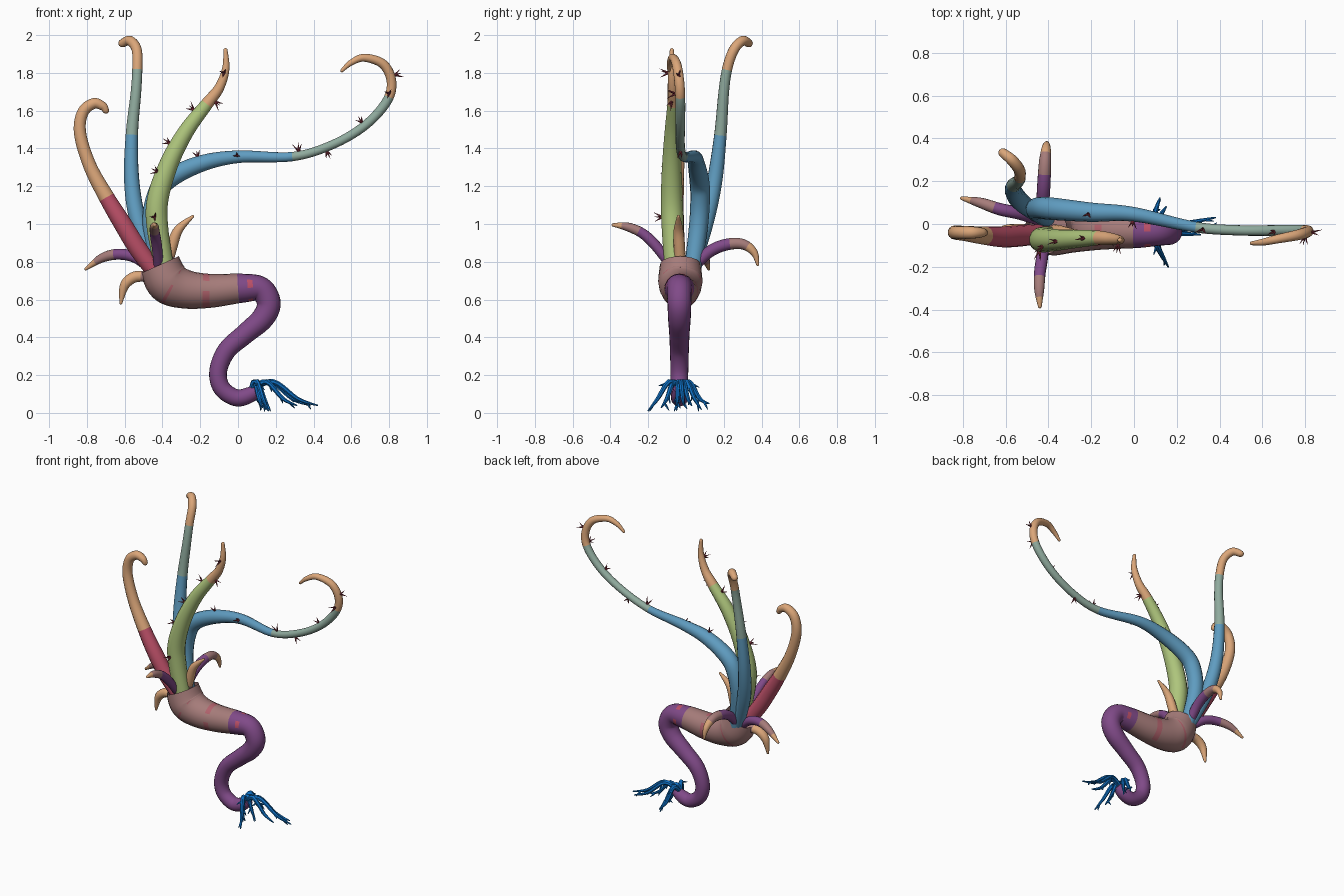
import bpy, bmesh, math, random
from mathutils import Vector, Matrix

random.seed(4)
cube = bpy.data.objects.get("Cube")
if cube:
    bpy.data.objects.remove(cube, do_unlink=True)


def material(name, hex_code):
    """Flat material from an sRGB hex code, converted to linear."""
    linear = []
    for i in range(3):
        c = int(hex_code[i * 2:i * 2 + 2], 16) / 255
        linear.append(c / 12.92 if c < 0.04045 else ((c + 0.055) / 1.055) ** 2.4)
    mat = bpy.data.materials.new(name)
    mat.use_nodes = True
    mat.diffuse_color = (*linear, 1)
    mat.node_tree.nodes["Principled BSDF"].inputs["Base Color"].default_value = (*linear, 1)
    return mat


MATS = {name: material(name, code) for name, code in {
    "purple": "804A88", "mauve": "A67C7A", "tan": "DBA679", "sage": "90AB9E",
    "blue": "5F9CC0", "red": "BC5068", "green": "AEC57C",
    "root blue": "0E70C4", "thorn red": "8A3442", "stripe pink": "B0626C"}.items()}


def spline(pts, u):
    """Catmull-Rom point (Vector) and radius at control index u."""
    i = max(0, min(int(u), len(pts) - 2))
    t = u - i
    last = len(pts) - 1
    a, b, c, d = (pts[max(0, min(last, i + k))] for k in (-1, 0, 1, 2))
    v = [(2 * q + (r - p) * t + (2 * p - 5 * q + 4 * r - s) * t * t
          + (3 * q - p - 3 * r + s) * t ** 3) / 2 for p, q, r, s in zip(a, b, c, d)]
    return Vector(v[:3]), v[3]


def tangent(pts, u):
    e = 0.02
    top = len(pts) - 1
    return (spline(pts, min(top, u + e))[0] - spline(pts, max(0, u - e))[0]).normalized()


def add_tube(bm, pts, sides, steps, paint, round_tip=True):
    """Skin a tapered tube; paint(u, side) gives a material index. Returns the end cap."""
    top = len(pts) - 1
    normal = Vector((0, 1, 0))
    rings = []
    for k in range(top * steps + 1):
        u = k / steps
        centre, radius = spline(pts, u)
        t = tangent(pts, u)
        normal = (normal - t * normal.dot(t)).normalized()
        rings.append((u, centre, radius, normal.copy(), t.cross(normal)))
    if round_tip:
        for deg in (30, 60, 82):
            a = math.radians(deg)
            rings.append((top, centre + t * radius * math.sin(a), radius * math.cos(a),
                          normal, t.cross(normal)))
    loops = []
    for u, c, r, n, b in rings:
        loops.append([bm.verts.new(c + r * (n * math.cos(s * math.tau / sides)
                                            + b * math.sin(s * math.tau / sides)))
                      for s in range(sides)])
    for k in range(len(loops) - 1):
        u = (rings[k][0] + rings[k + 1][0]) / 2
        for s in range(sides):
            n = (s + 1) % sides
            f = bm.faces.new((loops[k][s], loops[k][n], loops[k + 1][n], loops[k + 1][s]))
            f.material_index = paint(u, s)
    bm.faces.new(loops[0][::-1]).material_index = paint(0, 0)
    cap = bm.faces.new(loops[-1])
    cap.material_index = paint(top, 0)
    return cap


def finish(bm, name, colours):
    mesh = bpy.data.meshes.new(name)
    bmesh.ops.recalc_face_normals(bm, faces=bm.faces)
    bm.to_mesh(mesh)
    bm.free()
    for c in colours:
        mesh.materials.append(MATS[c])
    obj = bpy.data.objects.new(name, mesh)
    bpy.context.collection.objects.link(obj)
    bpy.ops.object.select_all(action="DESELECT")
    obj.select_set(True)
    bpy.context.view_layer.objects.active = obj
    bpy.ops.object.shade_smooth_by_angle(angle=math.radians(50))
    return obj


def tentacle(name, pts, bands):
    """bands: (colour, control index where the colour ends)."""
    def paint(u, side):
        return next((i for i, (_, end) in enumerate(bands) if u < end), len(bands) - 1)
    bm = bmesh.new()
    add_tube(bm, pts, 14, 8, paint)
    finish(bm, name, [c for c, _ in bands])


# Curled trunk swelling into an open cup
trunk = [(.11, -.035, .13, .03), (.06, -.035, .095, .042), (-.01, -.035, .08, .045),
         (-.085, -.035, .13, .046), (-.105, -.035, .22, .047), (-.06, -.035, .33, .05),
         (.04, -.035, .42, .054), (.13, -.035, .5, .06), (.163, -.035, .58, .063),
         (.12, -.035, .655, .066), (.02, -.035, .66, .077), (-.15, -.03, .646, .09),
         (-.28, -.03, .655, .103), (-.37, -.03, .695, .117), (-.412, -.03, .785, .108)]


def trunk_paint(u, side):
    if 9.5 < u < 9.8 and side % 5 < 2:
        return 3
    if (11 < u < 11.25 or 12.6 < u < 12.8) and side % 6 < 4:
        return 2
    return 0 if u < 10.1 else 1


bm = bmesh.new()
cap = add_tube(bm, trunk, 20, 8, trunk_paint, round_tip=False)
bmesh.ops.inset_individual(bm, faces=[cap], thickness=.018)
bmesh.ops.translate(bm, verts=cap.verts, vec=(.02, 0, -.05))
finish(bm, "trunk", ["purple", "mauve", "stripe pink", "red"])

# Four large tentacles
long_arm = [(-.41, .03, .72, .045), (-.455, .065, .98, .05), (-.435, .075, 1.14, .052),
            (-.37, .07, 1.235, .052), (-.2, .055, 1.318, .045), (0, .045, 1.356, .034),
            (.29, -.015, 1.357, .025), (.5, -.03, 1.42, .024), (.67, -.03, 1.52, .025),
            (.785, -.03, 1.645, .026), (.813, -.035, 1.75, .026), (.77, -.05, 1.845, .025),
            (.67, -.07, 1.88, .021), (.6, -.085, 1.855, .016), (.55, -.09, 1.812, .009)]
tentacle("long_arm", long_arm, [("blue", 6), ("sage", 9.3), ("tan", 99)])

green_arm = [(-.38, -.06, .72, .05), (-.425, -.07, .97, .058), (-.425, -.075, 1.13, .058),
             (-.365, -.075, 1.32, .051), (-.275, -.07, 1.49, .043), (-.165, -.065, 1.635, .034),
             (-.1, -.07, 1.72, .027), (-.065, -.075, 1.82, .02), (-.066, -.075, 1.92, .011)]
tentacle("green_arm", green_arm, [("green", 5), ("tan", 99)])

tentacle("red_arm",
         [(-.42, -.045, .72, .045), (-.53, -.055, .87, .05), (-.61, -.06, 1.0, .049),
          (-.695, -.055, 1.14, .043), (-.785, -.045, 1.31, .036), (-.836, -.04, 1.48, .033),
          (-.822, -.04, 1.59, .031), (-.765, -.04, 1.638, .029), (-.718, -.04, 1.625, .024),
          (-.7, -.04, 1.602, .018)],
         [("red", 3), ("tan", 99)])

tentacle("tall_arm",
         [(-.43, .03, .74, .035), (-.525, .1, 1.0, .044), (-.562, .15, 1.22, .041),
          (-.562, .182, 1.47, .033), (-.54, .2, 1.7, .028), (-.533, .22, 1.83, .027),
          (-.537, .255, 1.925, .027), (-.572, .3, 1.97, .026), (-.612, .332, 1.957, .022)],
         [("blue", 3), ("sage", 4.9), ("tan", 99)])

# Small drooping tentacles around the cup
three = [("purple", 2.3), ("mauve", 3.4), ("tan", 99)]
tentacle("front_feeler",
         [(-.42, -.08, .78, .026), (-.43, -.16, .885, .028), (-.44, -.23, .95, .027),
          (-.443, -.31, .985, .023), (-.44, -.385, .995, .009)], three)
tentacle("back_feeler",
         [(-.43, .03, .76, .028), (-.425, .12, .85, .031), (-.42, .21, .89, .031),
          (-.415, .3, .893, .028), (-.41, .36, .85, .02), (-.407, .38, .785, .008)], three)
tentacle("side_feeler",
         [(-.45, .02, .75, .026), (-.54, .05, .82, .029), (-.63, .07, .84, .029),
          (-.72, .1, .82, .024), (-.805, .12, .762, .008)], three)
tentacle("inner_feeler",
         [(-.38, -.03, .76, .028), (-.35, -.035, .88, .03), (-.315, -.04, .97, .025),
          (-.24, -.04, 1.04, .008)], [("mauve", .6), ("tan", 99)])
tentacle("lower_feeler",
         [(-.47, -.03, .72, .028), (-.545, -.03, .72, .03), (-.6, -.03, .675, .026),
          (-.62, -.03, .582, .008)], [("mauve", .6), ("tan", 99)])

# Thorn clusters along two of the arms
bm = bmesh.new()


def thorns(pts, u, out):
    centre, radius = spline(pts, u)
    t = tangent(pts, u)
    out = Vector(out)
    out = (out - t * out.dot(t)).normalized()
    side = t.cross(out)
    for lean, roll in ((-.55, .2), (.1, -.4), (.6, .35)):
        d = (out + t * lean + side * roll).normalized()
        length = random.uniform(.035, .055)
        mat = (Matrix.Translation(centre + out * radius * .9 + d * length / 2)
               @ d.to_track_quat("Z", "Y").to_matrix().to_4x4())
        bmesh.ops.create_cone(bm, cap_ends=True, segments=6, radius1=.007, radius2=.0005,
                              depth=length, matrix=mat)


UP, DOWN, FRONT = (-.1, -.2, 1), (.2, 0, -1), (-.2, -1, .2)
for u, out in ((4, UP), (5, FRONT), (6.15, UP), (6.8, DOWN), (8, UP), (9.4, FRONT),
               (10.3, (1, 0, .3))):
    thorns(long_arm, u, out)
for u, out in ((1.4, FRONT), (2.7, (-1, -.6, 0)), (3.5, (-1, -.2, .6)), (4.6, (-1, 0, .6)),
               (5.3, (1, -.3, 0)), (6.8, FRONT)):
    thorns(green_arm, u, out)
finish(bm, "thorns", ["thorn red"])

# Branching roots at the foot, with short twigs
bm = bmesh.new()
ends = [(.42, -.01, .04), (.38, .03, .04), (.31, -.05, .04), (.16, -.2, .012),
        (.13, -.13, .03), (.12, .12, .05), (.15, .08, .02), (.17, -.05, .015)]
for end in ends:
    end = Vector(end)
    start = Vector((.07, -.035, .12))
    knee = start.lerp(end, .33)
    knee.z = .165
    shin = start.lerp(end, .7)
    shin.z = .075
    path = [(*start, .014), (*knee, .014), (*shin, .011), (*end, .004)]
    add_tube(bm, path, 7, 5, lambda u, s: 0)
    for u in (1.2, 1.8, 2.4):
        p = spline(path, u)[0]
        d = tangent(path, u) + Vector(random.uniform(-.8, .8) for _ in range(3))
        q = p + d.normalized() * .045
        q.z = max(q.z, .01)
        add_tube(bm, [(*p, .007), (*p.lerp(q, .5), .006), (*q, .002)], 5, 2, lambda u, s: 0)
finish(bm, "roots", ["root blue"])
